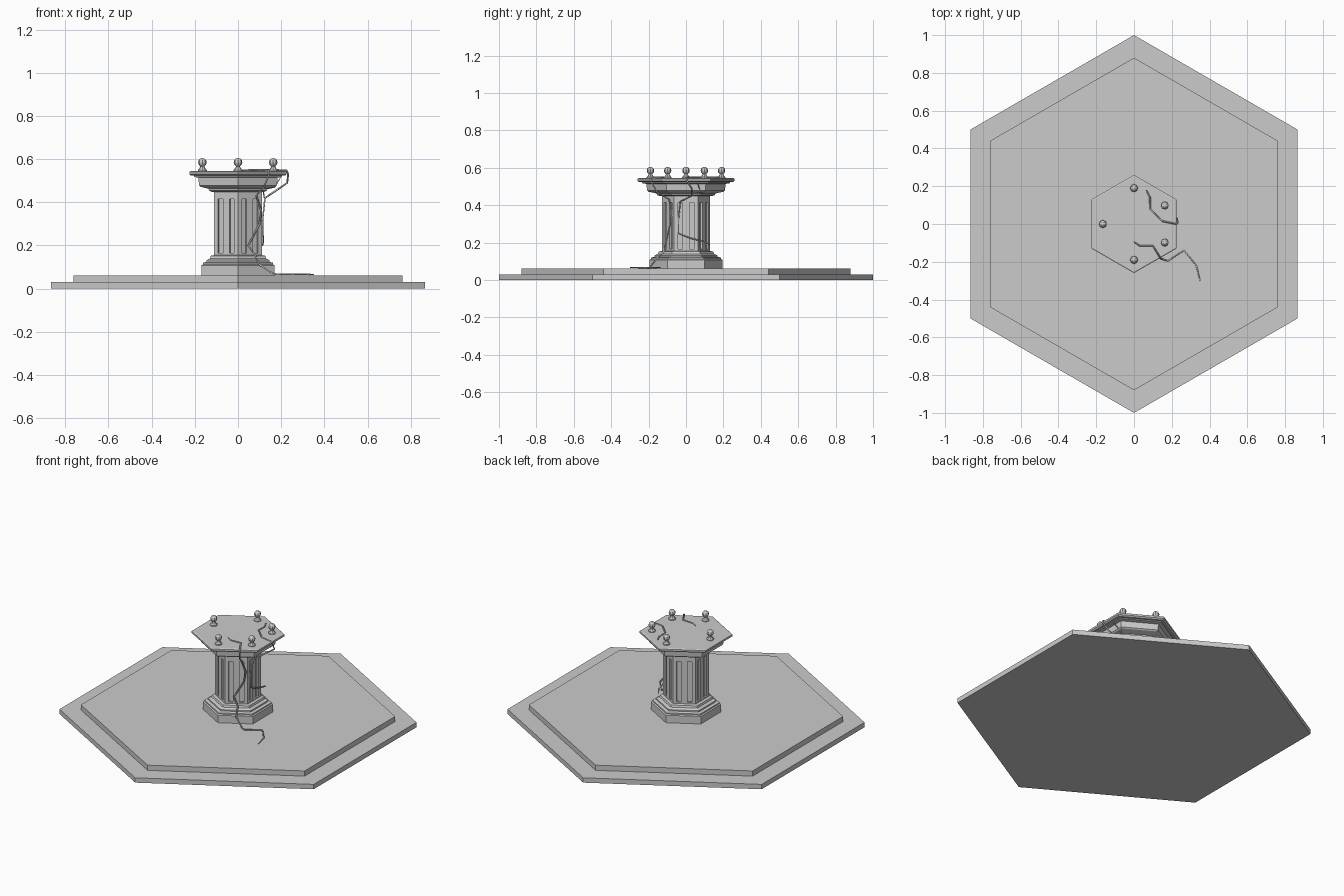
import bpy, bmesh
from math import sin, cos, pi

if "Cube" in bpy.data.objects:
    bpy.data.objects.remove(bpy.data.objects["Cube"])

def lathe(name, profile, n=6, loc=(0, 0, 0), phase=pi / 2):
    """Closed n-sided solid from (radius, z) rings."""
    bm = bmesh.new()
    rings = [[bm.verts.new((r * cos(phase + 2 * pi * i / n), r * sin(phase + 2 * pi * i / n), z))
              for i in range(n)] for r, z in profile]
    for a, b in zip(rings, rings[1:]):
        for i in range(n):
            j = (i + 1) % n
            bm.faces.new((a[i], a[j], b[j], b[i]))
    bm.faces.new(rings[0][::-1])
    bm.faces.new(rings[-1])
    me = bpy.data.meshes.new(name)
    bm.to_mesh(me)
    bm.free()
    ob = bpy.data.objects.new(name, me)
    ob.location = loc
    bpy.context.collection.objects.link(ob)
    return ob

# Stepped hexagonal platform
lathe("lower_step", [(1, 0), (1, 0.03)])
lathe("upper_step", [(0.88, 0.03), (0.88, 0.062)])

# Pedestal foot with mouldings
lathe("pedestal_foot", [(0.196, 0.062), (0.196, 0.108), (0.188, 0.112), (0.188, 0.12),
                        (0.168, 0.124), (0.168, 0.132), (0.15, 0.14), (0.146, 0.152), (0.125, 0.156)])

# Shaft with two flutes cut in each face
shaft = lathe("shaft", [(0.128, 0.15), (0.128, 0.462)])
bm = bmesh.new()
for k in range(6):
    a = k * pi / 3
    for s in (-0.03, 0.03):
        d, w = 0.111, 0.0125
        vs = bmesh.ops.create_cube(bm, size=1)["verts"]
        for v in vs:
            x, y, z = d + v.co.x * 0.02, s + v.co.y * 2 * w, 0.29 + v.co.z * 0.25
            v.co = (x * cos(a) - y * sin(a), x * sin(a) + y * cos(a), z)
me = bpy.data.meshes.new("flute_cutter")
bm.to_mesh(me)
bm.free()
cutter = bpy.data.objects.new("flute_cutter", me)
bpy.context.collection.objects.link(cutter)
cutter.hide_render = True
cutter.hide_set(True)
mod = shaft.modifiers.new("flutes", "BOOLEAN")
mod.operation = "DIFFERENCE"
mod.solver = "EXACT"
mod.object = cutter

# Capital and table slab
lathe("capital", [(0.14, 0.448), (0.155, 0.455), (0.158, 0.463), (0.2, 0.472), (0.208, 0.478),
                  (0.212, 0.514), (0.235, 0.518), (0.235, 0.526)])
lathe("table_slab", [(0.25, 0.523), (0.26, 0.53), (0.26, 0.541), (0.253, 0.545)])

# Five small finials with ball tops
spots = [(0, 0.19), (0.163, 0.098), (0.163, -0.098), (0, -0.19), (-0.165, 0)]
for i, (x, y) in enumerate(spots):
    lathe(f"finial_{i}", [(0.021, 0), (0.021, 0.006), (0.016, 0.01), (0.009, 0.022), (0.013, 0.026)],
          n=8, loc=(x, y, 0.544))
    bpy.ops.mesh.primitive_uv_sphere_add(segments=8, ring_count=6, radius=0.02, location=(x, y, 0.585))
    bpy.context.object.name = f"finial_ball_{i}"

# Creeping vines
def vine(name, pts, r=0.0045):
    cu = bpy.data.curves.new(name, "CURVE")
    cu.dimensions = "3D"
    cu.bevel_depth = r
    cu.bevel_resolution = 0
    cu.use_fill_caps = True
    sp = cu.splines.new("POLY")
    sp.points.add(len(pts) - 1)
    for i, (p, q) in enumerate(zip(sp.points, pts)):
        p.co = (*q, 1)
        p.radius = 0.6 if i in (0, len(pts) - 1) else 1
    ob = bpy.data.objects.new(name, cu)
    bpy.context.collection.objects.link(ob)

vine("vine_side", [(0.065, 0.18, 0.55), (0.085, 0.14, 0.548), (0.085, 0.08, 0.55), (0.15, 0.015, 0.55),
                   (0.225, 0, 0.548), (0.232, 0.005, 0.53), (0.228, 0.03, 0.49), (0.17, 0.03, 0.45),
                   (0.125, -0.03, 0.42), (0.115, -0.04, 0.33), (0.115, -0.04, 0.25), (0.118, 0.02, 0.225),
                   (0.115, 0.1, 0.205), (0.1, 0.125, 0.19)])
vine("vine_front", [(0, -0.095, 0.548), (0.03, -0.115, 0.548), (0.1, -0.115, 0.55), (0.14, -0.18, 0.549),
                    (0.142, -0.186, 0.525), (0.12, -0.155, 0.47), (0.085, -0.09, 0.43), (0.108, -0.078, 0.36),
                    (0.1, -0.085, 0.3), (0.048, -0.108, 0.2), (0.08, -0.115, 0.155), (0.1, -0.16, 0.11),
                    (0.16, -0.19, 0.072), (0.18, -0.195, 0.066), (0.265, -0.14, 0.067),
                    (0.33, -0.22, 0.066), (0.35, -0.3, 0.066)])
vine("vine_branch", [(0.12, -0.03, 0.42), (0.118, 0.05, 0.46), (0.17, 0.08, 0.47), (0.2, 0.06, 0.52)], 0.0035)
